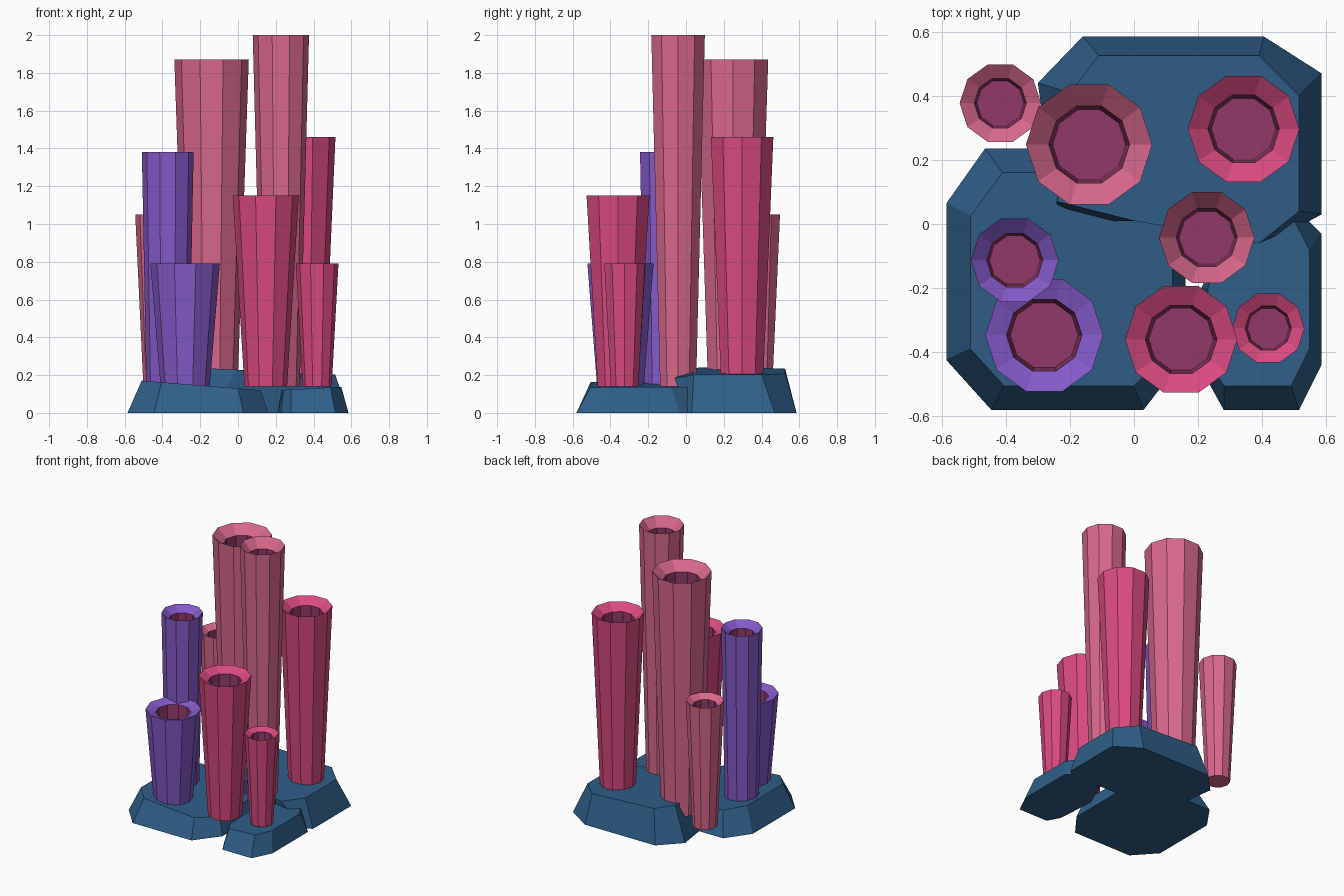
import bpy, bmesh, math

if "Cube" in bpy.data.objects:
    bpy.data.objects.remove(bpy.data.objects["Cube"])


def material(name, rgb):
    lin = [((c / 255 + 0.055) / 1.055) ** 2.4 for c in rgb]
    m = bpy.data.materials.new(name)
    m.diffuse_color = (*lin, 1)
    m.use_nodes = True
    m.node_tree.nodes["Principled BSDF"].inputs["Base Color"].default_value = m.diffuse_color
    return m


PINK = material("dusty_pink", (217, 104, 141))
MAGENTA = material("magenta", (218, 74, 129))
PURPLE = material("purple", (133, 90, 202))
INNER = material("deep_plum", (146, 57, 104))
BLUE = material("rock_blue", (47, 94, 136))


def finish(bm, name, mats):
    bmesh.ops.recalc_face_normals(bm, faces=bm.faces[:])
    me = bpy.data.meshes.new(name)
    bm.to_mesh(me)
    bm.free()
    for m in mats:
        me.materials.append(m)
    ob = bpy.data.objects.new(name, me)
    bpy.context.collection.objects.link(ob)


def tube(name, mat, x, y, top, r_top, r_base, base=0.14, sides=10):
    """Ten-sided flared tube with a funnel rim and a dark hollow."""
    length = top - base
    rim_z = top - 0.036 * length
    hole_z = rim_z - 0.3 * length
    rings = [(r_base, base), (r_top, top),
             (r_top * 0.64, rim_z), (r_top * 0.575, hole_z)]
    bm = bmesh.new()
    loops = []
    for r, z in rings:
        loops.append([bm.verts.new((x + r * math.cos(a), y + r * math.sin(a), z))
                      for a in (2 * math.pi * i / sides for i in range(sides))])
    for k in range(3):
        for i in range(sides):
            j = (i + 1) % sides
            f = bm.faces.new((loops[k][i], loops[k][j], loops[k + 1][j], loops[k + 1][i]))
            f.material_index = 1 if k == 2 else 0
    bm.faces.new(loops[0])                       # underside
    bm.faces.new(loops[3]).material_index = 1    # hollow floor
    finish(bm, name, [mat, INNER])


def rock(name, foot, crown, height):
    """Faceted slab lofted from a foot outline to a tilted crown outline."""
    bm = bmesh.new()
    low = [bm.verts.new((x, y, 0)) for x, y in foot]
    high = [bm.verts.new((x, y, height(x, y))) for x, y in crown]
    n = len(low)
    for i in range(n):
        j = (i + 1) % n
        bm.faces.new((low[i], low[j], high[j], high[i]))
    bm.faces.new(low)
    bm.faces.new(high)
    finish(bm, name, [BLUE])


# Rock slabs
rock("rock_left",
     [(-.585, .065), (-.465, .235), (-.1, .235), (.16, 0),
      (.16, -.41), (.03, -.58), (-.445, -.58), (-.585, -.425)],
     [(-.51, .025), (-.41, .16), (-.13, .16), (.12, -.02),
      (.12, -.38), (0, -.505), (-.405, -.505), (-.51, -.39)],
     lambda x, y: .13 - .08 * x)
rock("rock_back",
     [(-.16, .585), (.405, .585), (.585, .47), (.585, .03),
      (.53, 0), (-.16, .01), (-.245, .05), (-.3, .44)],
     [(-.11, .525), (.39, .525), (.515, .40), (.515, .04),
      (.39, -.06), (0, .01), (-.24, .07), (-.2, .41)],
     lambda x, y: .228 - .05 * x - (.025 if y < 0 else 0))
rock("rock_right",
     [(.28, -.58), (.515, -.58), (.585, -.44), (.585, -.03),
      (.545, .01), (.3, 0), (.21, -.2), (.23, -.49)],
     [(.28, -.505), (.49, -.505), (.547, -.39), (.547, -.08),
      (.5, .01), (.3, 0), (.23, -.2), (.24, -.44)],
     lambda x, y: .11 + .05 * x)

# Tubes: name, colour, x, y, top, top radius, base radius
for spec in [
    ("wide_pink_tube", PINK, -.14, .248, 1.87, .197, .138),
    ("tall_pink_tube", PINK, .227, -.042, 2.0, .149, .10),
    ("short_pink_tube", PINK, -.417, .377, 1.05, .127, .084),
    ("back_magenta_tube", MAGENTA, .342, .297, 1.46, .174, .116),
    ("front_magenta_tube", MAGENTA, .147, -.36, 1.15, .175, .113),
    ("small_magenta_tube", MAGENTA, .419, -.325, .79, .113, .077),
    ("tall_purple_tube", PURPLE, -.372, -.113, 1.38, .137, .113),
    ("short_purple_tube", PURPLE, -.28, -.347, .79, .184, .13),
]:
    tube(*spec)
